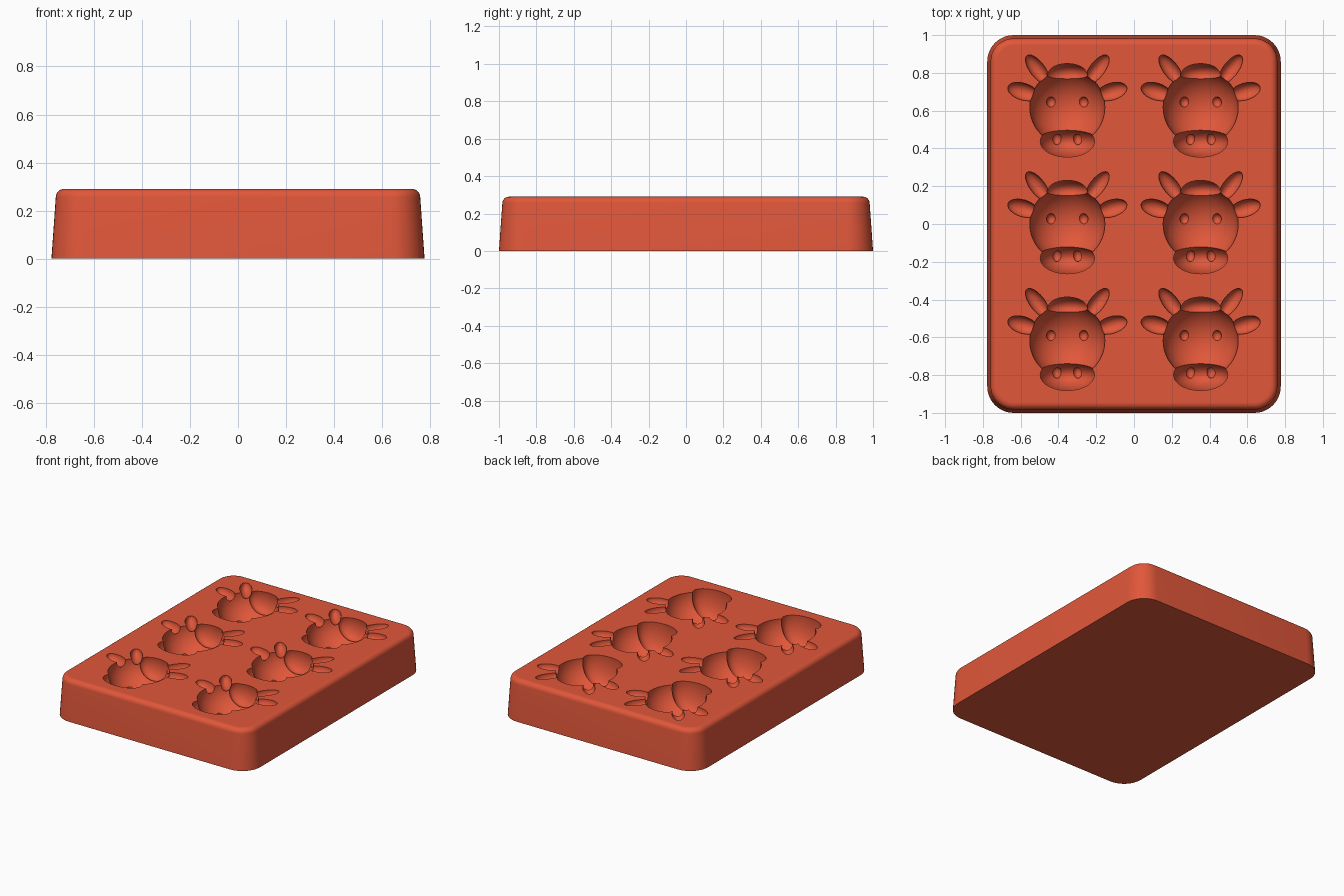
import bpy, bmesh, math
from mathutils import Matrix

if "Cube" in bpy.data.objects:
    bpy.data.objects.remove(bpy.data.objects["Cube"])

HEIGHT = 0.29
HALF_X, HALF_Y, CORNER = 0.777, 1.0, 0.14
FILLET = 0.035

# Single terracotta red colour
red = bpy.data.materials.new("terracotta red")
red.use_nodes = True
colour = (0.75, 0.095, 0.042, 1)
red.diffuse_color = colour
red.node_tree.nodes["Principled BSDF"].inputs["Base Color"].default_value = colour


def finish(bm, name):
    bmesh.ops.recalc_face_normals(bm, faces=bm.faces)
    mesh = bpy.data.meshes.new(name)
    bm.to_mesh(mesh)
    bm.free()
    mesh.materials.append(red)
    obj = bpy.data.objects.new(name, mesh)
    bpy.context.collection.objects.link(obj)
    return obj


def rounded_ring(bm, inset, z, steps=10):
    ring = []
    radius = CORNER - inset
    for quarter, (sx, sy) in enumerate([(1, 1), (-1, 1), (-1, -1), (1, -1)]):
        for i in range(steps + 1):
            a = math.pi / 2 * (quarter + i / steps)
            ring.append(bm.verts.new((sx * (HALF_X - CORNER) + radius * math.cos(a),
                                      sy * (HALF_Y - CORNER) + radius * math.sin(a), z)))
    return ring


# Tapered block with a rounded upper rim
profile = [(0, 0), (0.018, HEIGHT - FILLET)]
for i in range(1, 7):
    a = math.pi / 2 * i / 6
    profile.append((0.018 + FILLET * (1 - math.cos(a)), HEIGHT - FILLET * (1 - math.sin(a))))
profile.append((0.058, HEIGHT))

bm = bmesh.new()
rings = [rounded_ring(bm, inset, z) for inset, z in profile]
for low, high in zip(rings, rings[1:]):
    for i in range(len(low)):
        j = (i + 1) % len(low)
        bm.faces.new((low[i], low[j], high[j], high[i]))
bm.faces.new(rings[0])
bm.faces.new(rings[-1])
tray = finish(bm, "mold_tray")
bpy.ops.object.select_all(action='DESELECT')
bpy.context.view_layer.objects.active = tray
tray.select_set(True)


def carve(name, x, y, depth, radii, angle=0, segments=24):
    """Cut one feature of the cow head, mirrored if off centre, into all six places."""
    bm = bmesh.new()
    for column in (-0.353, 0.353):
        for row in (-0.618, 0, 0.618):
            for side in ((-1, 1) if x else (1,)):
                matrix = (Matrix.Translation((column + side * x, row + y, HEIGHT - depth))
                          @ Matrix.Rotation(math.radians(side * angle), 4, 'Z')
                          @ Matrix.Diagonal((*radii, 1)))
                bmesh.ops.create_uvsphere(bm, u_segments=segments, v_segments=segments // 2,
                                          radius=1, matrix=matrix)
    cutter = finish(bm, name + "_cutter")
    cutter.hide_render = True
    cut = tray.modifiers.new(name, 'BOOLEAN')
    cut.operation = 'DIFFERENCE'
    cut.solver = 'MANIFOLD'
    cut.object = cutter
    bpy.ops.object.modifier_apply(modifier=cut.name)
    bpy.data.objects.remove(cutter)


# Cow head cavities, made of overlapping ellipsoids
carve("face", 0, 0, 0.003, (0.199, 0.2, 0.185), segments=48)
carve("muzzle", 0, -0.181, 0.03, (0.146, 0.084, 0.17), segments=40)
carve("hair_tuft", 0, 0.177, 0.035, (0.108, 0.058, 0.1), segments=32)
carve("ear", 0.235, 0.083, 0.004, (0.084, 0.045, 0.05), 17)
carve("horn", 0.158, 0.2, 0.004, (0.093, 0.04, 0.05), 53)
carve("eye", 0.084, 0.027, 0.158, (0.026, 0.029, 0.03))
carve("nostril", 0.055, -0.168, 0.185, (0.024, 0.031, 0.028))

bpy.ops.object.shade_smooth_by_angle(angle=math.radians(25))
